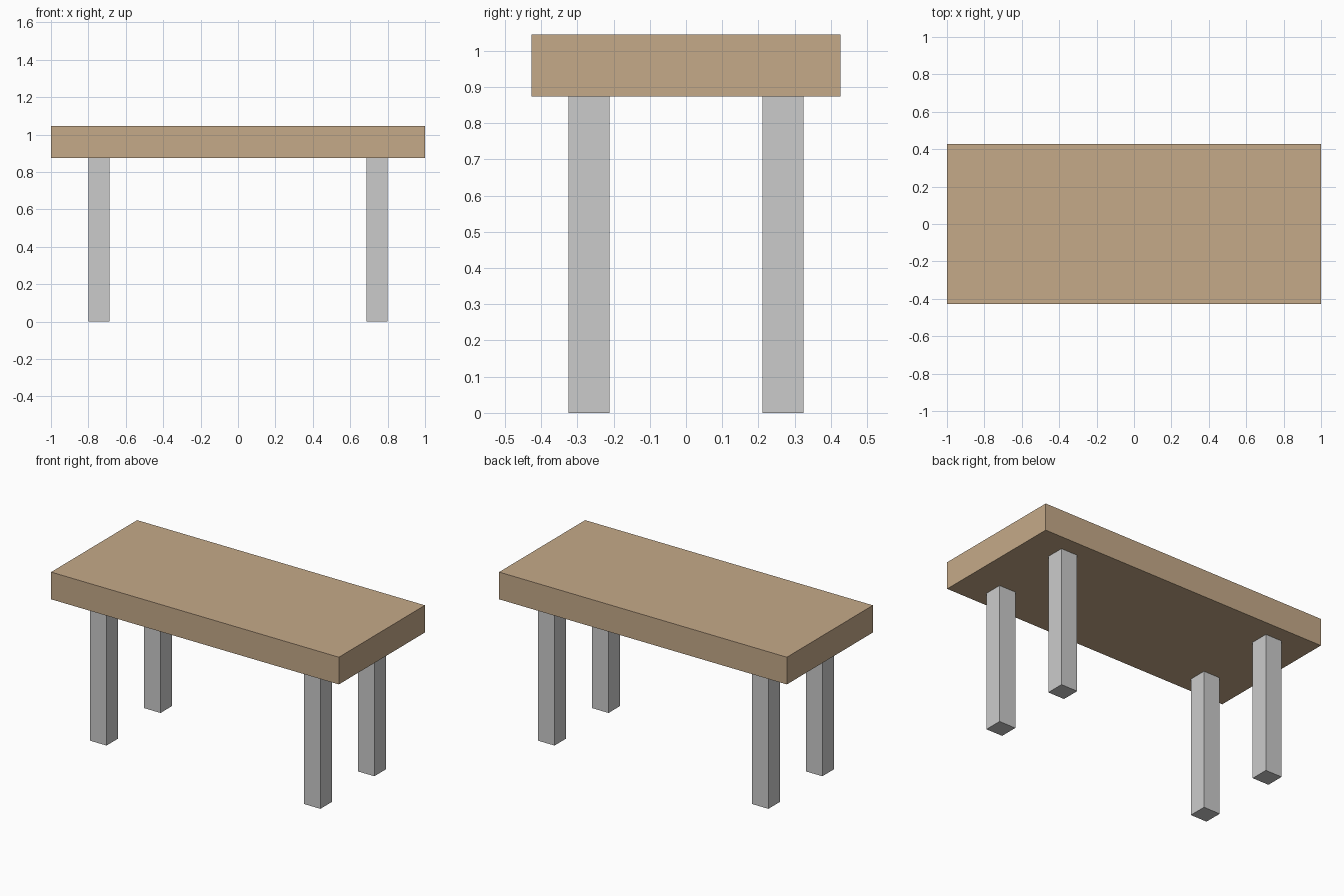
import bpy

if "Cube" in bpy.data.objects:
    bpy.data.objects.remove(bpy.data.objects["Cube"])

TOP_Z, UNDER_Z = 1.045, 0.874
LEG = 0.114


def box(name, center, size):
    bpy.ops.mesh.primitive_cube_add(size=1, location=center)
    obj = bpy.context.object
    obj.name = name
    obj.scale = size
    bpy.ops.object.transform_apply(location=False, rotation=False, scale=True)
    return obj


# Table top slab
wood = bpy.data.materials.new("wood")
wood.diffuse_color = (0.56, 0.40, 0.25, 1)
wood.use_nodes = True
wood.node_tree.nodes["Principled BSDF"].inputs["Base Color"].default_value = wood.diffuse_color
top = box("table_top", (0, 0, (TOP_Z + UNDER_Z) / 2), (2, 0.854, TOP_Z - UNDER_Z))
top.data.materials.append(wood)

# Four square legs, inset from the corners
for side, sx in (("left", -1), ("right", 1)):
    for end, sy in (("front", -1), ("back", 1)):
        box(f"{end}_{side}_leg", (sx * 0.743, sy * 0.268, UNDER_Z / 2), (LEG, LEG, UNDER_Z))
